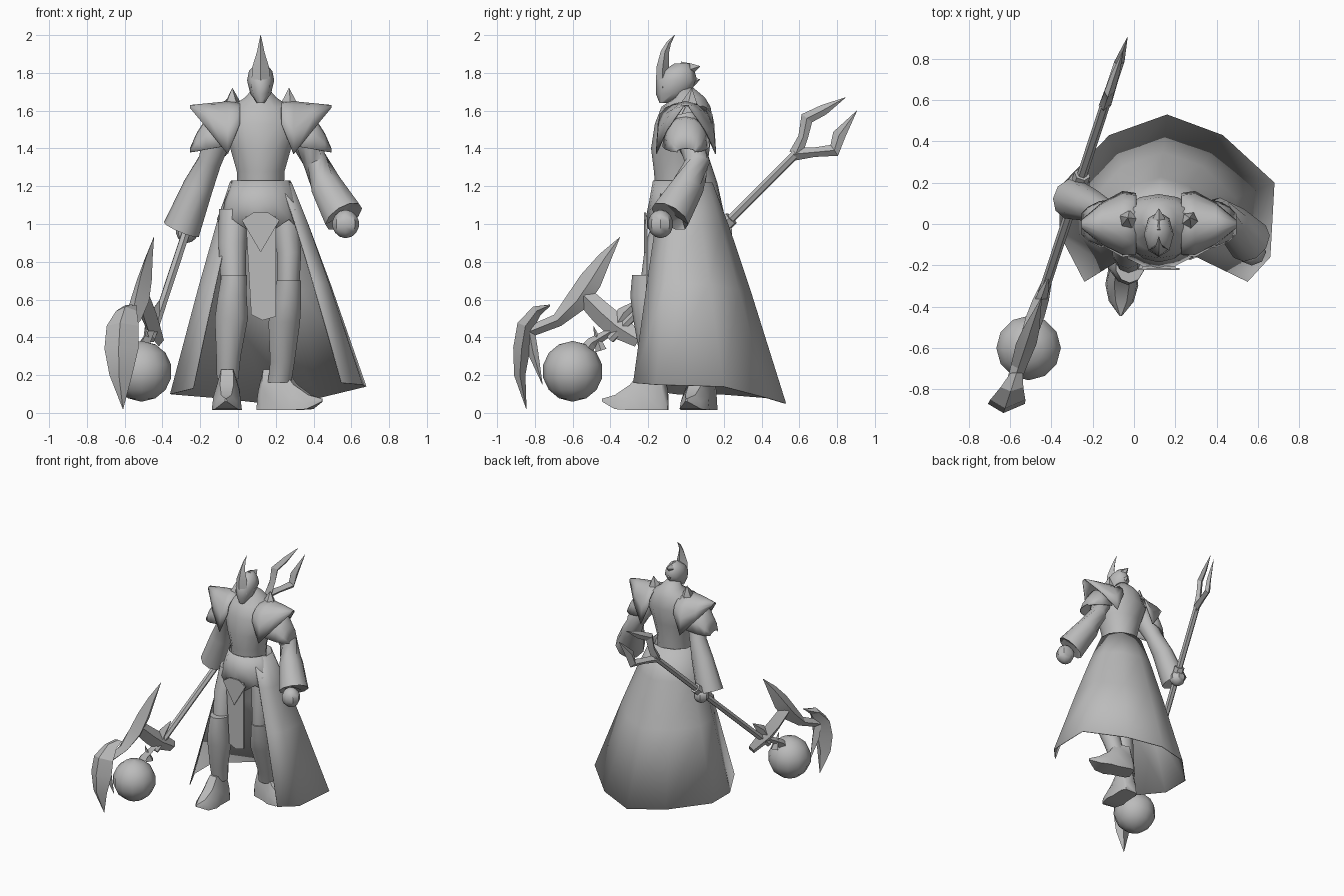
import bpy, bmesh, math
from mathutils import Vector

cube = bpy.data.objects.get("Cube")
if cube:
    bpy.data.objects.remove(cube)

grey = bpy.data.materials.new("plain_grey")
grey.use_nodes = True
GREY = (0.5, 0.5, 0.5, 1)
grey.diffuse_color = GREY
grey.node_tree.nodes["Principled BSDF"].inputs["Base Color"].default_value = GREY
CX = 0.12  # centre line of the body


def make(name, rows, closed=True, caps=True, solid=0, angle=40):
    """Skin a grid of points, row to row."""
    bm = bmesh.new()
    grid = [[bm.verts.new(p) for p in row] for row in rows]
    n = len(grid[0])
    for a, b in zip(grid, grid[1:]):
        for i in range(n if closed else n - 1):
            j = (i + 1) % n
            bm.faces.new((a[i], a[j], b[j], b[i]))
    if caps:
        bm.faces.new(grid[0][::-1])
        bm.faces.new(grid[-1])
    bmesh.ops.remove_doubles(bm, verts=bm.verts, dist=0.0005)
    bmesh.ops.recalc_face_normals(bm, faces=bm.faces)
    mesh = bpy.data.meshes.new(name)
    bm.to_mesh(mesh)
    bm.free()
    obj = bpy.data.objects.new(name, mesh)
    bpy.context.collection.objects.link(obj)
    mesh.materials.append(grey)
    if solid:
        mod = obj.modifiers.new("thickness", 'SOLIDIFY')
        mod.thickness = solid
    bpy.ops.object.select_all(action='DESELECT')
    obj.select_set(True)
    bpy.context.view_layer.objects.active = obj
    bpy.ops.object.shade_smooth_by_angle(angle=math.radians(angle))


def loft(name, rings, n=10, **kw):
    """Level rings: x, y, z, half width, half depth."""
    turn = [2 * math.pi * i / n - math.pi / 2 for i in range(n)]
    make(name, [[(x + rx * math.cos(a), y + ry * math.sin(a), z) for a in turn]
                for x, y, z, rx, ry in rings], **kw)


def tube(name, path, n=8, **kw):
    """Round rings square to a path: x, y, z, radius."""
    pts = [Vector(p[:3]) for p in path]
    rows = []
    for i, p in enumerate(path):
        d = pts[min(i + 1, len(pts) - 1)] - pts[max(i - 1, 0)]
        q = d.to_track_quat('Z', 'Y')
        rows.append([pts[i] + q @ Vector((p[3] * math.cos(a), p[3] * math.sin(a), 0))
                     for a in (2 * math.pi * k / n for k in range(n))])
    make(name, rows, **kw)


def blade(name, path, x0, slope):
    """Diamond section in an upright plane: y, z, half width, half thickness."""
    rows = []
    for i, (y, z, w, t) in enumerate(path):
        a, b = path[max(i - 1, 0)], path[min(i + 1, len(path) - 1)]
        dy, dz = b[0] - a[0], b[1] - a[1]
        m = math.hypot(dy, dz)
        ny, nz = -dz / m * w, dy / m * w
        rows.append([(x0 + slope * (y + u * ny) + v * t, y + u * ny, z + u * nz)
                     for u, v in ((1, 0), (0, 1), (-1, 0), (0, -1))])
    make(name, rows, angle=20)


def ball(name, centre, r, n, scale=(1, 1, 1)):
    rings = [(centre[0], centre[1], centre[2] + r * scale[2] * math.cos(a),
              r * scale[0] * math.sin(a), r * scale[1] * math.sin(a))
             for a in (math.pi * (0.01 + 0.98 * k / 7) for k in range(8))]
    loft(name, rings, n)


# Torso and neck
loft("torso", [(CX, -.03, 1.16, .125, .13), (CX, -.03, 1.28, .13, .14), (CX, -.03, 1.4, .165, .155),
               (CX, -.01, 1.53, .21, .155), (CX, .0, 1.62, .16, .13), (CX, .02, 1.67, .085, .08),
               (CX, -.01, 1.72, .04, .05)], 14, angle=60)

# Helmet, crest and rear fins
loft("helmet", [(CX, -.12, 1.64, .02, .02), (CX, -.07, 1.69, .055, .09), (CX, -.05, 1.76, .072, .11),
                (CX, -.04, 1.81, .062, .085), (CX, -.02, 1.85, .025, .04)], 8, angle=60)
blade("helmet_crest", [(-.125, 1.72, .035, .05), (-.123, 1.83, .033, .045), (-.112, 1.91, .022, .02),
                       (-.09, 1.96, .012, .01), (-.06, 2.0, .001, .001)], CX, 0)
for i, z in enumerate((1.835, 1.765)):
    blade(f"helmet_fin_{i}", [(-.03, z - .01, .035, .035), (.03, z - .015, .03, .028),
                              (.075, z, .001, .001)], CX, 0)


# Shoulder armour: arched shells on both sides
def arch(name, s, rows):
    angles = [math.pi * (i / 8 - .5) for i in range(9)]
    make(name, [[(CX + s * dx, ry * math.sin(a), low + (top - low) * max(0, math.cos(a)) ** .8)
                 for a in angles] for dx, top, low, ry in rows],
         closed=False, caps=False, solid=.006, angle=50)


for side, s in (("left", 1), ("right", -1)):
    arch(side + "_shoulder_plate", s, [(.11, 1.645, 1.53, .15), (.175, 1.65, 1.37, .16),
                                       (.275, 1.64, 1.495, .105), (.375, 1.63, 1.615, .02)])
    arch(side + "_lower_plate", s, [(.2, 1.58, 1.41, .125), (.29, 1.56, 1.395, .11),
                                    (.34, 1.48, 1.385, .085), (.375, 1.4, 1.38, .05)])
    tube(side + "_shoulder_spike", [(CX + s * .14, .02, 1.56, .07), (CX + s * .15, .02, 1.65, .04),
                                    (CX + s * .15, .03, 1.72, .001)], 5)

# Arms with flared sleeves, and fists
tube("right_arm", [(-.06, 0, 1.56, .07), (-.115, .02, 1.44, .075), (-.15, .06, 1.33, .065),
                   (-.21, .09, 1.2, .08), (-.3, .12, .97, .1), (-.285, .12, 1.02, .07)], 10, angle=50)
tube("left_arm", [(.3, 0, 1.56, .07), (.355, .02, 1.44, .075), (.41, .06, 1.33, .068),
                  (.47, .01, 1.2, .088), (.56, -.085, 1.04, .11), (.545, -.065, 1.08, .08)], 10, angle=50)
ball("right_fist", (-.27, .19, .96), .06, 7)
ball("left_fist", (.57, -.135, 1.0), .075, 8, (.95, .9, 1))

# Front of the hips with a scalloped lower edge
sweep = [math.radians(-80 + 20 * i) for i in range(9)]
make("hips", [[(CX + rx * math.sin(a), -.01 - ry * math.cos(a), z + cut * (-1) ** i)
               for i, a in enumerate(sweep)]
              for z, rx, ry, cut in ((1.23, .16, .165, 0), (1.12, .2, .185, 0), (1.0, .235, .205, .025))],
     closed=False, caps=False, solid=.006, angle=50)

# Long flared skirt, open at the front
hem = [(-.24, -.28, .13), (-.36, -.05, .1), (-.36, .18, .1), (-.12, .43, .08), (.16, .53, .05),
       (.43, .43, .08), (.68, .2, .14), (.66, -.16, .15), (.55, -.28, .16)]
waist = [(CX + .17 * math.sin(a), -.01 - .15 * math.cos(a), 1.22)
         for a in (math.radians(-40 - 35 * i) for i in range(9))]
rows = []
for t in (0, .2, .5, 1):
    h = t ** .92
    rows.append([(w[0] + (e[0] - w[0]) * h, w[1] + (e[1] - w[1]) * h, w[2] + (e[2] - w[2]) * t)
                 for w, e in zip(waist, hem)])
make("skirt", rows, closed=False, caps=False, solid=.006, angle=50)


# Front cloth and pointed flap
def plate(name, outline, y):
    make(name, [[(x, y + d, z) for x, z in outline] for d in (0, .009)])


plate("front_cloth", [(.04, 1.04), (.2, 1.04), (.2, .51), (.13, .49), (.07, .52)], -.212)
plate("front_flap", [(.02, 1.02), (.08, 1.06), (.16, 1.06), (.22, 1.02), (.12, .85)], -.222)

# Legs: thigh, shin with raised knee guard
loft("right_thigh", [(-.02, -.05, 1.08, .085, .1), (-.03, -.12, .9, .078, .095), (-.025, -.16, .7, .07, .08)],
     10, angle=60)
loft("right_shin", [(-.02, -.2, .73, .07, .085), (-.03, -.2, .62, .08, .095), (-.035, -.19, .5, .092, .09),
                    (-.05, -.17, .3, .068, .075), (-.055, -.15, .18, .06, .065)], 10, angle=60)
loft("left_thigh", [(.25, -.04, 1.08, .085, .1), (.27, -.08, .85, .068, .09), (.265, -.08, .65, .062, .08)],
     10, angle=60)
loft("left_shin", [(.27, -.09, .7, .068, .085), (.26, -.07, .58, .078, .09), (.245, -.04, .48, .088, .09),
                   (.235, .03, .27, .068, .07), (.22, .06, .16, .065, .065)], 10, angle=60)


def boot(name, ankle, turn):
    """Sections along the foot: distance, half width, sole height, top height."""
    d = Vector((math.cos(turn), math.sin(turn), 0))
    n = Vector((-d.y, d.x, 0))
    prof = [(-.08, .05, .015, .12), (-.05, .07, .015, .23), (.06, .07, .015, .23),
            (.12, .08, .015, .15), (.2, .06, .02, .095), (.27, .006, .06, .075)]
    make(name, [[Vector(ankle) + d * l + n * w * k + Vector((0, 0, z))
                 for k, z in ((-1, a), (1, a), (.9, (a + b) / 2), (.45, b), (-.45, b), (-.9, (a + b) / 2))]
                for l, w, a, b in prof])


boot("right_boot", (-.055, -.175, 0), math.radians(-92))
boot("left_boot", (.19, .085, 0), math.radians(-18))

# Polearm: shaft, forked end, curved blades and orb, all in one slanted plane
X0, K = -.33, .33


def on_pole(y):
    return (X0 + K * y, y, .79 + y)


tube("pole_shaft", [(*on_pole(y), .024) for y in (-.4, .1, .6)], 6)
tube("pole_collar", [(*on_pole(y), .04) for y in (.17, .24)], 6)
blades = {
    "fork_upper": [(.58, 1.37, .035, .03), (.62, 1.46, .026, .025), (.64, 1.56, .035, .025),
                   (.73, 1.605, .028, .02), (.845, 1.67, .001, .001)],
    "fork_lower": [(.57, 1.37, .035, .03), (.68, 1.38, .025, .025), (.785, 1.39, .035, .025),
                   (.81, 1.47, .035, .02), (.905, 1.6, .001, .001)],
    "great_blade": [(-.35, .93, .001, .001), (-.43, .82, .035, .02), (-.505, .7, .06, .04),
                    (-.58, .59, .06, .05), (-.68, .49, .035, .04), (-.83, .43, .03, .03)],
    "blade_root": [(-.54, .62, .05, .04), (-.45, .53, .06, .045), (-.37, .46, .065, .04),
                   (-.25, .385, .04, .02)],
    "root_spur": [(-.38, .45, .04, .03), (-.33, .53, .035, .025), (-.265, .59, .005, .005)],
    "end_blade": [(-.72, .57, .004, .03), (-.79, .54, .03, .055), (-.85, .46, .045, .085),
                  (-.87, .34, .045, .09), (-.88, .2, .03, .06), (-.845, .02, .001, .001)],
    "inner_claw": [(-.83, .43, .03, .03), (-.81, .32, .028, .03), (-.76, .15, .001, .001)],
    "orb_claw": [(-.55, .3, .04, .04), (-.5, .37, .03, .03), (-.4, .43, .02, .02)],
    "orb_spike": [(-.45, .33, .03, .03), (-.49, .46, .001, .001)],
}
for name, path in blades.items():
    blade(name, path, X0, K)
ball("orb", (-.51, -.6, .22), .16, 12)
